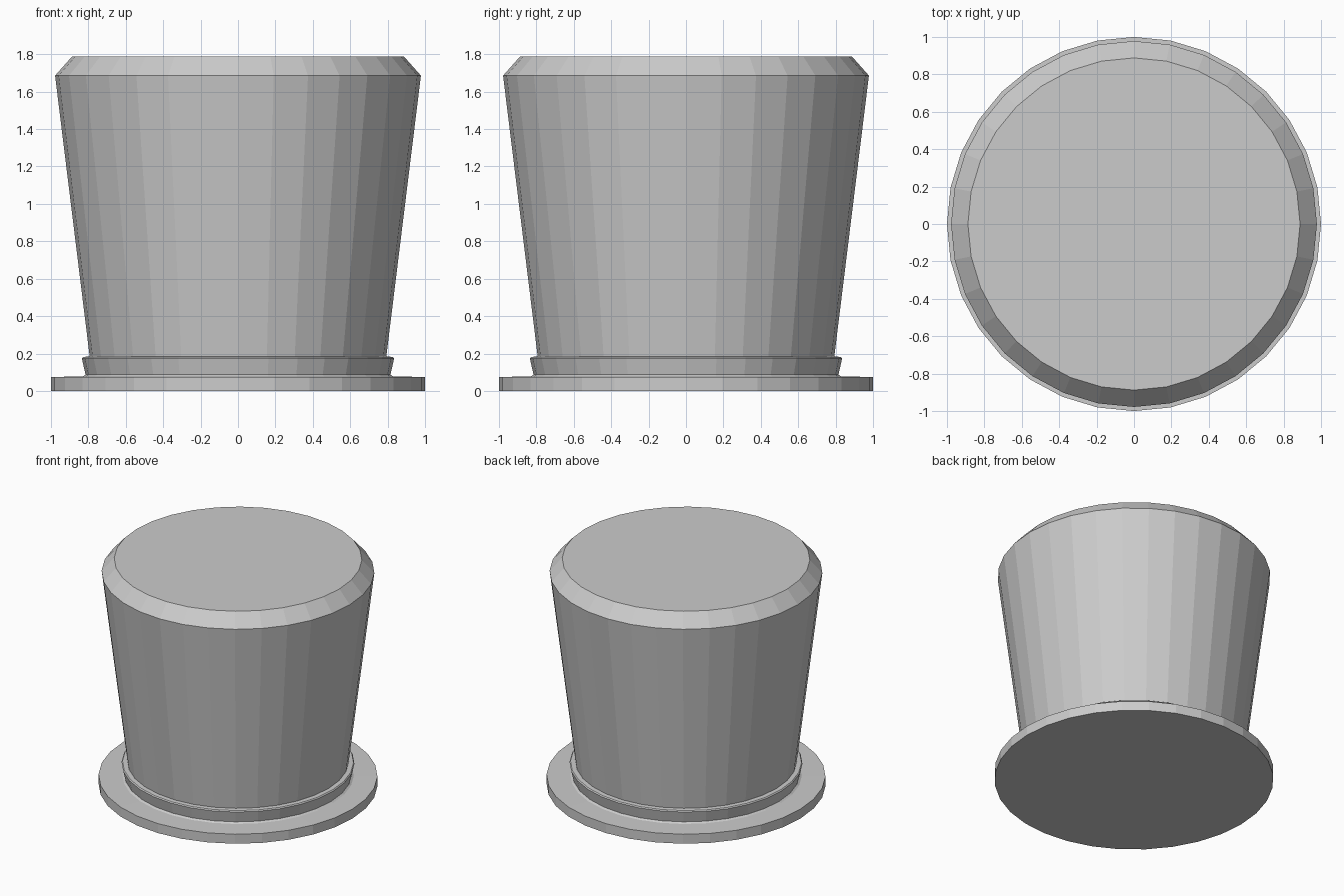
import bpy, bmesh
from math import cos, sin, tau

if "Cube" in bpy.data.objects:
    bpy.data.objects.remove(bpy.data.objects["Cube"])

SIDES = 32

# Outline of the hat as (radius, height), bottom to top
brim = [(1.0, 0.0), (1.0, 0.075)]
band = [(0.83, 0.077), (0.815, 0.087), (0.835, 0.174), (0.828, 0.182)]
crown = [(0.793, 0.184), (0.978, 1.686), (0.888, 1.787)]


def lathe(name, profile):
    """Spin a profile around z into a closed, flat-faced solid."""
    bm = bmesh.new()
    rings = [[bm.verts.new((r * cos(tau * i / SIDES), r * sin(tau * i / SIDES), z))
              for i in range(SIDES)] for r, z in profile]
    for low, high in zip(rings, rings[1:]):
        for i in range(SIDES):
            j = (i + 1) % SIDES
            bm.faces.new((low[i], low[j], high[j], high[i]))
    bm.faces.new(rings[0][::-1])
    bm.faces.new(rings[-1])
    mesh = bpy.data.meshes.new(name)
    bm.to_mesh(mesh)
    bm.free()
    obj = bpy.data.objects.new(name, mesh)
    bpy.context.collection.objects.link(obj)
    return obj


# One-piece hat: flat brim, raised band and flared crown
lathe("top_hat", brim + band + crown)
